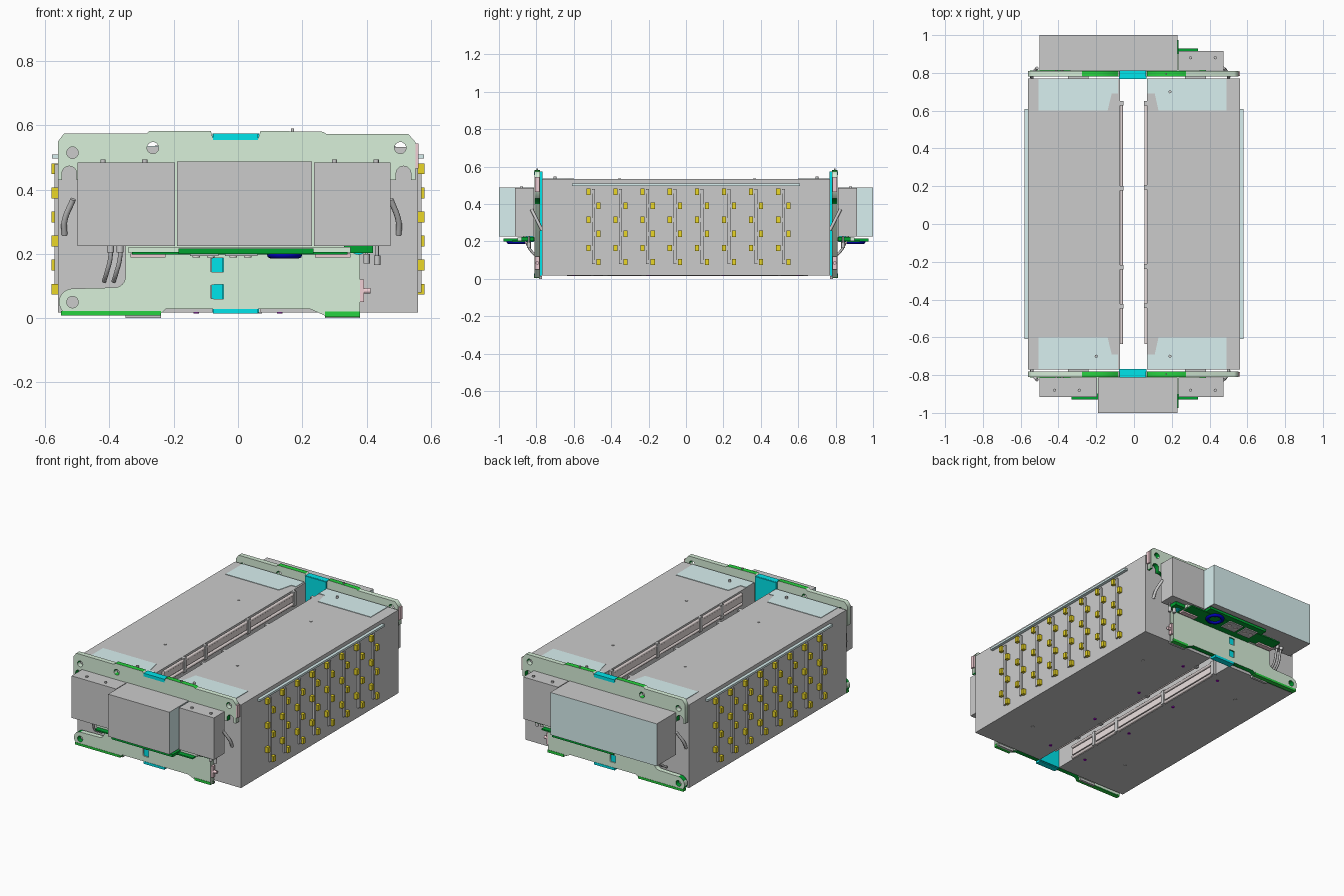
import bpy, bmesh, math
from mathutils import Matrix, Vector

if "Cube" in bpy.data.objects:
    bpy.data.objects.remove(bpy.data.objects["Cube"])


def mat(name, r, g, b):
    m = bpy.data.materials.new(name)
    m.diffuse_color = (r, g, b, 1)
    m.use_nodes = True
    m.node_tree.nodes["Principled BSDF"].inputs["Base Color"].default_value = m.diffuse_color
    return m


MINT = mat("mint", .69, .87, .70)
GREEN = mat("green", .02, .65, .05)
DARK = mat("dark_green", 0, .36, .03)
ICE = mat("ice_blue", .69, .87, .87)
CYAN = mat("cyan", 0, .78, .83)
PINK = mat("pink", .84, .75, .74)
ROSE = mat("rose", .88, .62, .66)
GOLD = mat("gold", .83, .68, .02)
NAVY = mat("navy", 0, 0, .5)
PURPLE = mat("purple", .3, 0, .5)


def link(name, me, *mats):
    o = bpy.data.objects.new(name, me)
    bpy.context.collection.objects.link(o)
    for m in mats:
        if m:
            me.materials.append(m)
    return o


def boxes(name, dims, m=None):
    """One mesh from (x0, x1, y0, y1, z0, z1) boxes."""
    bm = bmesh.new()
    for x0, x1, y0, y1, z0, z1 in dims:
        c = Matrix.Translation(((x0 + x1) / 2, (y0 + y1) / 2, (z0 + z1) / 2))
        bmesh.ops.create_cube(bm, size=1, matrix=c @ Matrix.Diagonal((abs(x1 - x0), abs(y1 - y0), abs(z1 - z0), 1)))
    me = bpy.data.meshes.new(name)
    bm.to_mesh(me)
    bm.free()
    return link(name, me, m)


def discs(name, centres, r, depth, axis='Z', m=None, n=20):
    bm = bmesh.new()
    rot = {'Z': Matrix(), 'X': Matrix.Rotation(math.pi / 2, 4, 'Y'), 'Y': Matrix.Rotation(math.pi / 2, 4, 'X')}[axis]
    for c in centres:
        bmesh.ops.create_cone(bm, cap_ends=True, segments=n, radius1=r, radius2=r, depth=depth,
                              matrix=Matrix.Translation(c) @ rot)
    for f in bm.faces:
        f.smooth = len(f.verts) == 4
    for e in bm.edges:
        e.smooth = e.calc_face_angle(0) < .8
    me = bpy.data.meshes.new(name)
    bm.to_mesh(me)
    bm.free()
    return link(name, me, m)


def outline(name, loops, depth, matrix, *mats):
    """Filled outline with holes, extruded by depth (centred)."""
    cu = bpy.data.curves.new(name + "_profile", 'CURVE')
    cu.dimensions, cu.fill_mode, cu.extrude = '2D', 'BOTH', depth / 2
    for pts in loops:
        sp = cu.splines.new('POLY')
        sp.points.add(len(pts) - 1)
        for p, (x, y) in zip(sp.points, pts):
            p.co = (x, y, 0, 1)
        sp.use_cyclic_u = True
    tmp = link(name + "_profile", cu)
    dg = bpy.context.evaluated_depsgraph_get()
    me = bpy.data.meshes.new_from_object(tmp.evaluated_get(dg))
    bpy.data.objects.remove(tmp)
    me.transform(matrix)
    bm = bmesh.new()
    bm.from_mesh(me)
    bmesh.ops.remove_doubles(bm, verts=bm.verts, dist=1e-5)
    bmesh.ops.recalc_face_normals(bm, faces=bm.faces)
    bm.to_mesh(me)
    bm.free()
    me.materials.clear()
    return link(name, me, *mats)


def cable(name, pts, r, m=None):
    cu = bpy.data.curves.new(name, 'CURVE')
    cu.dimensions, cu.bevel_depth, cu.bevel_resolution, cu.use_fill_caps = '3D', r, 2, True
    sp = cu.splines.new('BEZIER')
    sp.bezier_points.add(len(pts) - 1)
    for b, p in zip(sp.bezier_points, pts):
        b.co = p
        b.handle_left_type = b.handle_right_type = 'AUTO'
    return link(name, cu, m)


def arc(cx, cy, r, a0, a1, n=12):
    return [(cx + r * math.cos(math.radians(a0 + (a1 - a0) * i / n)),
             cy + r * math.sin(math.radians(a0 + (a1 - a0) * i / n))) for i in range(n + 1)]


# Two long housings with a channel between them
boxes("left_housing", [(-.56, -.075, -.77, .77, .018, .533)])
boxes("right_housing", [(.07, .56, -.77, .77, .018, .533)])

# Channel rails with clips
for side, x in (("left", -.067), ("right", .064)):
    boxes(side + "_channel_bars", [(x - .008, x + .004, -.635, .635, z - .02, z + .02) for z in (.06, .49)], PINK)
    for z in (.025, .095, .455, .515):
        discs(side + "_channel_rod", [(x, 0, z)], .009, 1.27, 'Y', PINK, 12)
    off = -.03 if side == "left" else -.025
    boxes(side + "_rail_clips", [(x - .011, x + .011, y - .012, y + .012, z - .045, z + .045)
                                 for z in (.06, .487) for y in (-.42 + off / 2, -.2 + off, .22 + off, .64)])

# Side connector columns; the left side is the right side turned half round
for side, s in (("right", 1), ("left", -1)):
    bars, tabs, stubs = [], [], []
    for i in range(8):
        y = -.495 + i * .145
        bars.append((s * .559, s * .571, s * (y - .008), s * (y + .008), .08, .48))
        for k in range(6):
            z, d = .465 - .075 * k, (-1 if k % 2 == 0 else 1)
            tabs.append((s * .56, s * .58, s * (y + d * .027 - .011), s * (y + d * .027 + .011), z - .017, z + .017))
            stubs.append((s * .559, s * .567, s * y, s * (y + d * .02), z - .01, z + .01))
    boxes(side + "_connector_bars", bars + stubs)
    boxes(side + "_contact_tabs", tabs, GOLD)
    boxes(side + "_edge_rail", [(s * .558, s * .579, -.61, .61, .497, .51)], ICE)

# End plate outline, shared by both ends
hook_r = arc(.515, .45, .023, 0, 180)
hook_l = arc(-.525, .45, .023, 0, 180)
plate = ([(-.56, .55), (-.542, .574), (-.285, .574), (-.275, .583), (-.085, .583), (-.078, .56), (.063, .56), (.07, .583),
          (.265, .58), (.275, .573), (.53, .573), (.552, .548), (.552, .43), (.538, .43)] + hook_r
         + [(.492, .43), (.47, .43), (.38, .4), (.38, .006), (.275, .006), (.225, .028), (-.225, .028), (-.245, .01), (-.53, .01)]
         + arc(-.515, .05, .042, 260, 90) + [(-.4, .095)] + arc(-.385, .13, .035, -90, 0, 6)
         + [(-.35, .4), (-.47, .43), (-.502, .43)] + hook_l + [(-.548, .43), (-.56, .43)])
holes = [arc(x, z, .018, 0, 345, 23) for x, z in ((-.515, .515), (-.265, .53), (.505, .53), (-.515, .05))]
windows = [[(-.085, z - .02), (-.075, z - .022), (-.045, z - .022), (-.045, z + .022), (-.075, z + .022), (-.085, z + .02)]
           for z in (.165, .082)]

top_left = [(-.505, .6), (-.505, .768), (-.085, .768), (-.085, .69), (-.118, .69), (-.14, .6)]
top_right = [(.49, .6), (.49, .768), (.07, .768), (.07, .69), (.11, .69), (.13, .6)]

for end, s in (("front", -1), ("back", 1)):
    def yb(name, dims, m=None):
        return boxes(end + "_" + name, [(a, b, s * c, s * d, e, f) for a, b, c, d, e, f in dims], m)

    # Plate with green edges
    p = outline(end + "_plate", [plate] + holes + windows, .03,
                Matrix.Translation((0, s * .795, 0)) @ Matrix.Rotation(math.pi / 2, 4, 'X'), MINT, GREEN, DARK)
    for f in p.data.polygons:
        if abs(f.normal.y) < .5:
            if f.normal.z > .7 and .07 < abs(f.center.x) < .28 and f.center.z > .5:
                f.material_index = 1
            elif f.normal.z < -.1 or abs(abs(f.center.x) - .52) < .03 and f.center.z < .48:
                f.material_index = 2
    yb("lower_flange", [(-.55, -.24, .785, .812, .008, .022), (.27, .38, .785, .812, .004, .02)], GREEN)
    yb("feet", [(-.35, -.24, .77, .785, 0, .015), (.27, .38, .77, .785, 0, .015)])
    # Channel end block
    yb("channel_block", [(-.08, .065, .768, .782, .018, .574), (-.078, .063, .775, .812, .555, .575),
                         (-.078, .063, .775, .812, .014, .029), (-.083, -.047, .78, .803, .06, .187)], CYAN)
    # Covers on top of the housings
    for nm, pts in (("left", top_left), ("right", top_right)):
        outline(f"{end}_{nm}_top_cover", [[(x, y * s) for x, y in pts]], .006, Matrix.Translation((0, 0, .533)), ICE)
    # Protruding electronics boxes; the back main box is wider
    x0 = -.19 if s < 0 else -.5
    main = yb("main_box", [(x0, .23, .812, 1, .225, .487)])
    main.data.materials.append(None)
    main.data.materials.append(ICE)
    for f in main.data.polygons:
        if f.normal.x > .5 or (s < 0 and f.normal.x < -.5) or (s > 0 and f.normal.y > .5):
            f.material_index = 1
    yb("right_box", [(.236, .475, .812, .915, .225, .485)])
    screws = [(.3, s * .88, .487), (.43, s * .88, .487)]
    if s < 0:
        yb("left_box", [(-.5, -.196, .812, .915, .225, .485)])
        screws += [(-.42, s * .88, .487), (-.29, s * .88, .487)]
    discs(end + "_box_screws", screws, .008, .012)
    # Circuit board shelf under the boxes
    yb("shelf", [(-.34, .35, .81, .9, .203, .222)], MINT)
    yb("circuit_board", [(-.185, .235, .812, .975, .2, .216), (.33, .42, .812, .88, .203, .224),
                         (-.33, .34, .83, .93, .198, .206)], DARK)
    yb("board_sockets", [(-.15, -.06, .86, .94, .193, .2), (-.04, .06, .86, .94, .193, .2)])
    discs(end + "_socket_pins", [(x, s * .9, .192) for x in (-.13, -.085, -.015, .03)], .012, .006, m=PINK)
    yb("board_edge_strips", [(-.335, -.225, .83, .86, .189, .201), (.24, .35, .83, .86, .189, .201)], ROSE)
    bpy.ops.mesh.primitive_torus_add(location=(.145, s * .905, .197), major_radius=.044, minor_radius=.011,
                                     major_segments=32, minor_segments=8)
    ring = bpy.context.object
    ring.name = end + "_coil_ring"
    ring.data.materials.append(NAVY)
    bpy.ops.object.shade_smooth()
    discs(end + "_valve", [(.375, s * .835, .222)], .025, .04, 'Y', CYAN)
    # Pins and latches at the plate edge
    yb("upper_latch", [(.55, .562, .783, .807, .465, .543)], ROSE)
    yb("lower_latch", [(.378, .392, .783, .807, .05, .12)], ROSE)
    discs(end + "_latch_pin", [(.395, s * .795, .085)], .009, .035, 'X', ROSE)
    discs(end + "_plate_pin", [(.17, s * .795, .58)], .005, .02, n=10)
    # Cables dropping below the boxes
    for x in (-.405, -.375):
        cable(end + "_hose", [(x + .008, s * .86, .24), (x + .008, s * .85, .19), (x - .004, s * .82, .14),
                              (x - .012, s * .785, .115)], .007)
        discs(end + "_hose_collar", [(x + .008, s * .86, .215)], .011, .02, n=12)
    for x, z in ((.4, .185), (.433, .18)):
        cable(end + "_lead", [(x, s * .84, .24), (x, s * .84, z)], .005)
        discs(end + "_lead_plug", [(x, s * .84, z)], .01, .03, n=12)
    for x in (-.54, .5):
        cable(end + "_side_hose", [(x, s * .77, .26), (x, s * .79, .3), (x * .95, s * .825, .37)], .009)

# Small fasteners on the top and bottom of the housings
discs("top_rivets", [(x, y, .534) for x in (-.25, .245) for y in (-.355, .365)], .008, .005)
discs("top_cover_pins", [(.19, y, .54) for y in (-.7, .7)] + [(-.2, -.7, .54)], .008, .016)
discs("bottom_plugs", [(x, y, .017) for x in (-.13, .13) for y in (-.6, -.2, .2, .6)], .009, .006, m=PURPLE)
discs("bottom_rivets", [(x, y, .017) for x in (-.35, .35) for y in (-.5, .5)], .009, .005)
